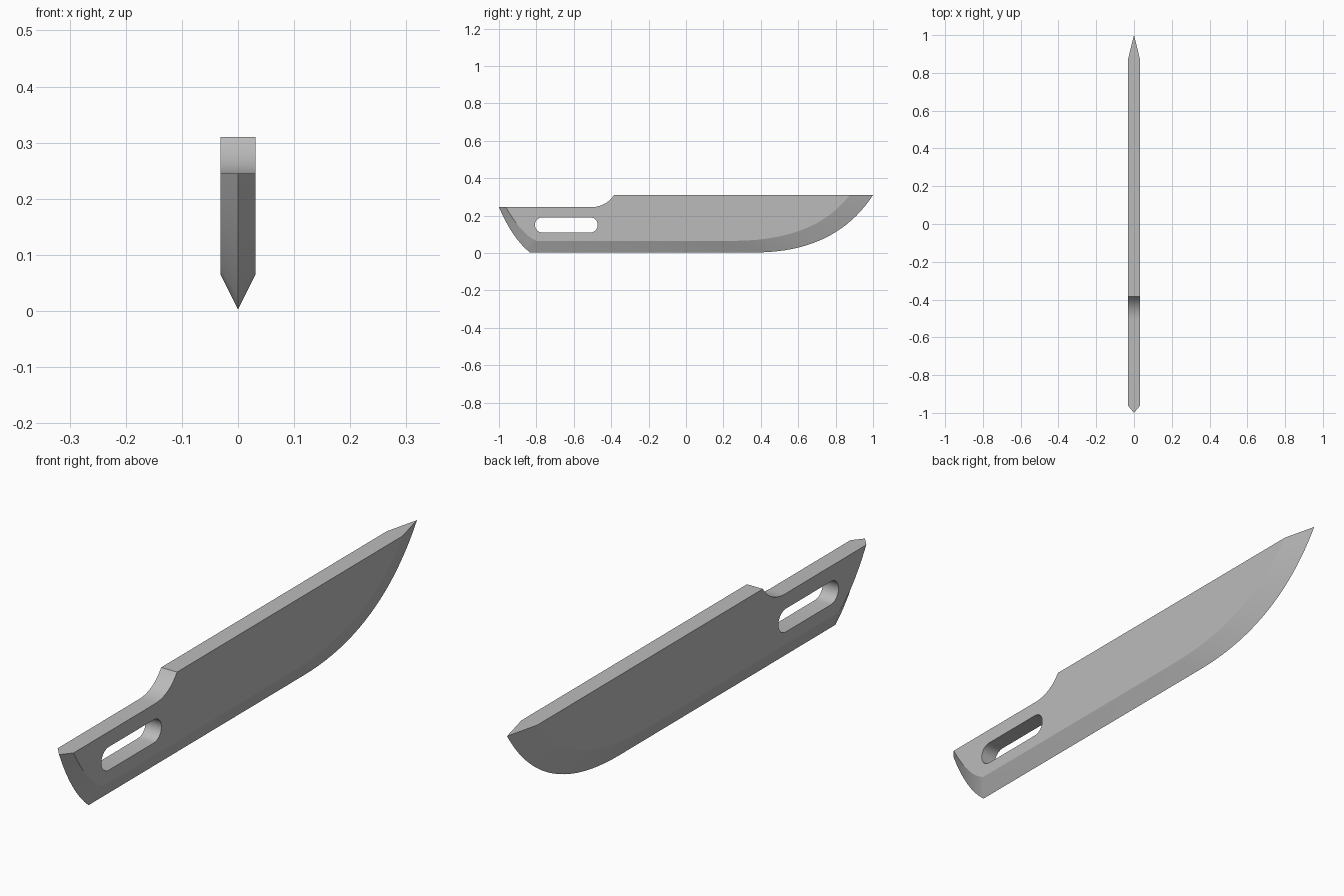
import bpy, bmesh, math
from mathutils import Vector

cube = bpy.data.objects.get("Cube")
if cube:
    bpy.data.objects.remove(cube)

HALF = 0.031  # half of the blade thickness


def curve(a, c, b, n):
    """Points on a quadratic curve from a to b, pulled towards c."""
    a, c, b = Vector(a), Vector(c), Vector(b)
    return [a * (1 - t) ** 2 + c * 2 * t * (1 - t) + b * t * t
            for t in (i / n for i in range(n + 1))]


def new_object(name, bm):
    bmesh.ops.recalc_face_normals(bm, faces=bm.faces)
    mesh = bpy.data.meshes.new(name)
    bm.to_mesh(mesh)
    bm.free()
    obj = bpy.data.objects.new(name, mesh)
    bpy.context.collection.objects.link(obj)
    return obj


# Profiles as (y, z): cutting edge, bevel line and stepped spine
edge = curve((-1, .245), (-.93, .08), (-.835, .003), 8) \
    + curve((.37, .003), (.8, .003), (1, .31), 20)
bevel = curve((-.963, .245), (-.88, .1), (-.8, .065), 8) \
    + curve((.25, .065), (.69, .065), (.875, .31), 20)
step = curve((-.385, .31), (-.43, .245), (-.51, .245), 10)

# Blade body
bm = bmesh.new()
rim = [bm.verts.new((0, p.x, p.y)) for p in edge]
sides = [[bm.verts.new((x, p.x, p.y)) for p in bevel + step] for x in (-HALF, HALF)]
n = len(edge)
for side in sides:
    bm.faces.new(side)
    for i in range(n - 1):
        bm.faces.new((rim[i], rim[i + 1], side[i + 1], side[i]))
left, right = sides
for i in range(n - 1, len(left)):
    j = (i + 1) % len(left)
    bm.faces.new((left[i], left[j], right[j], right[i]))
for i in (0, n - 1):
    bm.faces.new((rim[i], left[i], right[i]))
blade = new_object("knife_blade", bm)

# Rounded slot cut through the tang
bm = bmesh.new()
loop = []
for centre, start in ((-.513, -90), (-.767, 90)):
    for k in range(13):
        a = math.radians(start + 15 * k)
        loop.append(bm.verts.new((-.1, centre + .041 * math.cos(a), .15 + .041 * math.sin(a))))
face = bm.faces.new(loop)
ext = bmesh.ops.extrude_face_region(bm, geom=[face])
bmesh.ops.translate(bm, vec=(.2, 0, 0),
                    verts=[v for v in ext["geom"] if isinstance(v, bmesh.types.BMVert)])
cutter = new_object("slot_cutter", bm)
cutter.hide_render = True

cut = blade.modifiers.new("slot", "BOOLEAN")
cut.operation = "DIFFERENCE"
cut.solver = "EXACT"
cut.object = cutter
bpy.ops.object.select_all(action="DESELECT")
blade.select_set(True)
bpy.context.view_layer.objects.active = blade
bpy.ops.object.modifier_apply(modifier=cut.name)
bpy.data.objects.remove(cutter)
bpy.ops.object.shade_smooth_by_angle(angle=math.radians(16))

# Plain steel
steel = bpy.data.materials.new("steel_grey")
steel.use_nodes = True
colour = (.5, .5, .5, 1)
steel.diffuse_color = colour
steel.node_tree.nodes["Principled BSDF"].inputs["Base Color"].default_value = colour
blade.data.materials.clear()
blade.data.materials.append(steel)
